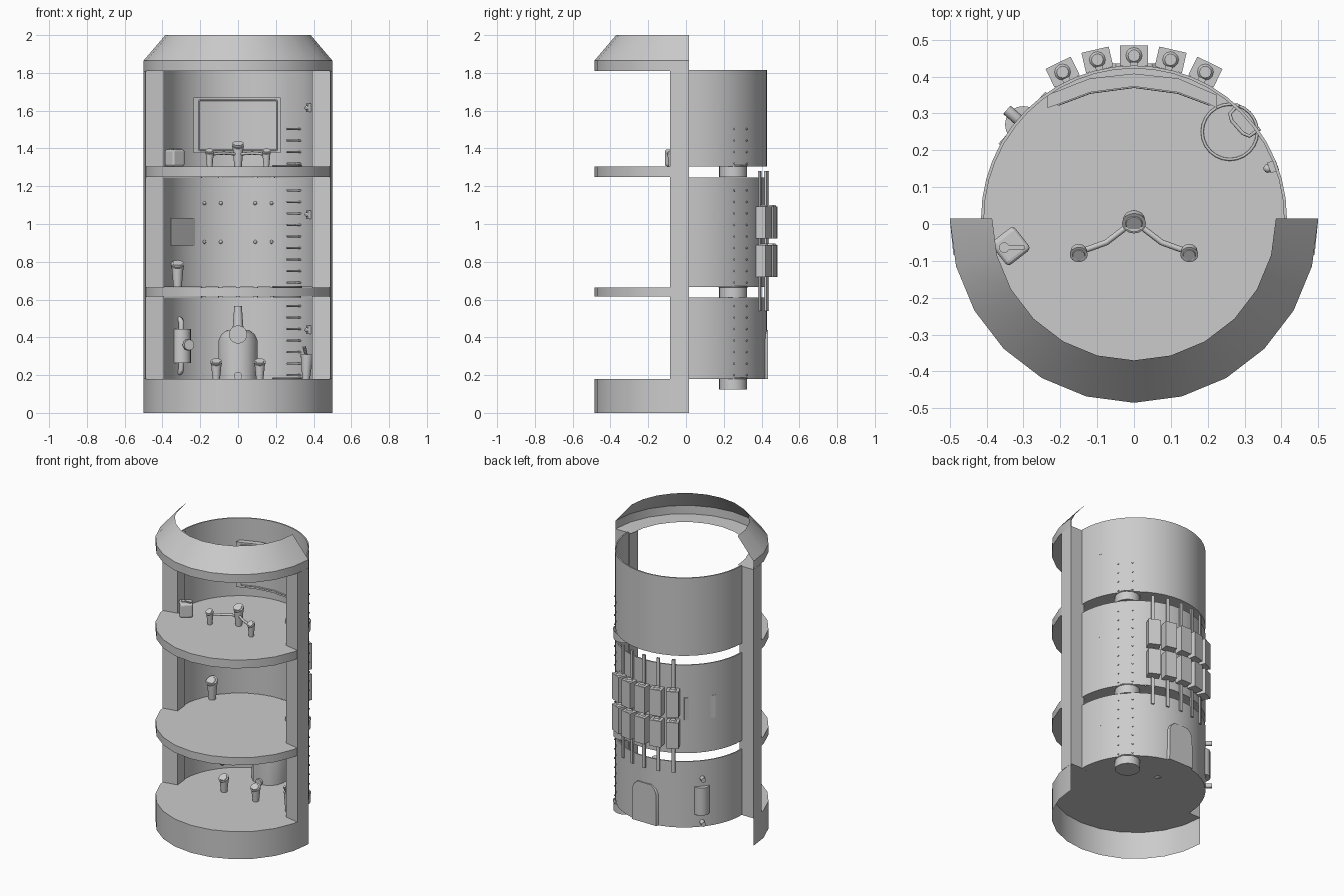
import bpy, bmesh, math
from math import sin, cos, radians, pi
from mathutils import Vector, Matrix

if "Cube" in bpy.data.objects:
    bpy.data.objects.remove(bpy.data.objects["Cube"])

CY = 0.015  # tower axis in y


def finish(name, bm, smooth=True):
    bmesh.ops.remove_doubles(bm, verts=bm.verts, dist=1e-5)
    bmesh.ops.recalc_face_normals(bm, faces=bm.faces)
    me = bpy.data.meshes.new(name)
    bm.to_mesh(me)
    bm.free()
    ob = bpy.data.objects.new(name, me)
    bpy.context.collection.objects.link(ob)
    if smooth:
        bpy.ops.object.select_all(action='DESELECT')
        ob.select_set(True)
        bpy.context.view_layer.objects.active = ob
        bpy.ops.object.shade_smooth_by_angle(angle=radians(32))
    return ob


def sweep(name, profile, a0, a1, n, closed=False, smooth=True):
    """Revolve an (r, z) profile about the tower axis between two angles."""
    bm = bmesh.new()
    rows = []
    for i in range(n + 1):
        a = radians(a0 + (a1 - a0) * i / n)
        rows.append([bm.verts.new((r * cos(a), CY + r * sin(a), z)) for r, z in profile])
    m = len(profile)
    for p, q in zip(rows, rows[1:]):
        for j in range(m if closed else m - 1):
            k = (j + 1) % m
            bm.faces.new((p[j], p[k], q[k], q[j]))
    if closed:
        bm.faces.new(rows[0])
        bm.faces.new(rows[-1])
    return finish(name, bm, smooth)


def box(name, loc, size, rz=0.0, rx=0.0):
    bm = bmesh.new()
    M = Matrix.Translation(loc) @ Matrix.Rotation(rz, 4, 'Z') @ Matrix.Rotation(rx, 4, 'X')
    bmesh.ops.create_cube(bm, size=1, matrix=M @ Matrix.Diagonal((*size, 1)))
    return finish(name, bm, False)


def cone(name, p, q, r1, r2, n=16):
    p, q = Vector(p), Vector(q)
    bm = bmesh.new()
    rot = Vector((0, 0, 1)).rotation_difference(q - p).to_matrix().to_4x4()
    bmesh.ops.create_cone(bm, cap_ends=True, segments=n, radius1=r1, radius2=r2,
                          depth=(q - p).length, matrix=Matrix.Translation((p + q) / 2) @ rot)
    return finish(name, bm)


def ball(name, loc, r):
    bm = bmesh.new()
    bmesh.ops.create_uvsphere(bm, u_segments=10, v_segments=6, radius=r, matrix=Matrix.Translation(loc))
    return finish(name, bm)


def tube(name, pts, r):
    cu = bpy.data.curves.new(name, 'CURVE')
    cu.dimensions = '3D'
    cu.bevel_depth, cu.bevel_resolution, cu.use_fill_caps = r, 2, True
    sp = cu.splines.new('POLY')
    sp.points.add(len(pts) - 1)
    for s, p in zip(sp.points, pts):
        s.co = (*p, 1)
    ob = bpy.data.objects.new(name, cu)
    bpy.context.collection.objects.link(ob)


def prism(name, outline, levels):
    """Stack scaled copies of an xy outline; levels are (z, x scale)."""
    bm = bmesh.new()
    rows = [[bm.verts.new((x * s, y, z)) for x, y in outline] for z, s in levels]
    m = len(outline)
    for p, q in zip(rows, rows[1:]):
        for j in range(m):
            bm.faces.new((p[j], p[(j + 1) % m], q[(j + 1) % m], q[j]))
    bm.faces.new(rows[0])
    bm.faces.new(rows[-1])
    return finish(name, bm)


def wall_point(deg, r, z):
    a = radians(deg)
    return (r * cos(a), CY + r * sin(a), z)


# floors: front sheet with outer rim, smaller back sheet
for i, (top, low) in enumerate([(0.18, 0.0), (0.665, 0.615), (1.305, 1.25)]):
    prof = [(0, top), (0.5, top), (0.5, low)]
    if i:
        prof.append((0.4, low))
    sweep(f"floor_front_{i}", prof, 180, 360, 12)
    sweep(f"floor_back_{i}", [(0, top), (0.41, top)], 0, 180, 24)
    # hatch drum under each floor
    hx, hy = 0.26, 0.25
    cone(f"hatch_{i}", (hx, hy, top - 0.055), (hx, hy, top + 0.003), 0.074, 0.074, 24)
    tube(f"hatch_rim_{i}", [(hx + 0.075 * cos(a * pi / 12), hy + 0.075 * sin(a * pi / 12), top + 0.003)
                            for a in range(25)], 0.004)

# roof shell and side posts
sweep("roof", [(0.385, 1.81), (0.5, 1.81), (0.5, 1.865), (0.385, 2.0)], 180, 360, 12)
for s, a in (("left", 180), ("right", 348.5)):
    sweep(f"post_{s}", [(0.5, 0.18), (0.5, 1.81), (0.4, 1.81), (0.4, 0.18)], a, a + 11.5, 1, True, False)

# back walls, one per storey
for i, (a, b) in enumerate([(0.18, 0.612), (0.667, 1.245), (1.305, 1.815)]):
    sweep(f"back_wall_{i}", [(0.415, a), (0.415, b), (0.407, b), (0.407, a)], 0, 180, 24, True)

# ladder rungs, each bracket bent into the wall
for i, (a, n) in enumerate([(0.2, 7), (0.69, 9), (1.31, 4)]):
    for k in range(n):
        z = a + 0.061 * k + (0.01 if i == 2 else 0)
        tube(f"rung_{i}_{k}", [wall_point(47.5, 0.42, z), wall_point(47.5, 0.385, z), wall_point(45, 0.375, z),
                               wall_point(38, 0.375, z), wall_point(35.5, 0.385, z), wall_point(35.5, 0.42, z)], 0.005)

# wall switches
for i, z in enumerate((0.44, 1.05, 1.615)):
    box(f"switch_{i}", wall_point(20.5, 0.403, z), (0.024, 0.03, 0.045), radians(20.5))
    ball(f"switch_knob_{i}", wall_point(20.5, 0.388, z), 0.012)

# storage pods outside the middle storey, with straps and inside knobs
for c, deg in enumerate((64, 77, 90, 103, 116)):
    rz = radians(deg - 90)
    box(f"pod_strap_{c}", wall_point(deg, 0.418, 0.91), (0.02, 0.012, 0.74), rz)
    for r, z in enumerate((0.805, 1.007)):
        h = 0.17
        box(f"pod_{c}_{r}", wall_point(deg, 0.442, z), (0.076, 0.056, h), rz)
        cone(f"pod_cap_{c}_{r}", wall_point(deg, 0.442, z + h / 2), wall_point(deg, 0.442, z + h / 2 + 0.008),
             0.022, 0.016, 12)
        if deg != 90:
            ball(f"pod_knob_{c}_{r}", wall_point(deg, 0.405, 0.905 + 0.205 * r), 0.01)


def pedestal(name, x, y, z, h, r=0.03):
    """Flared stand with a dial tilted to the front."""
    cone(f"{name}_stand", (x, y, z), (x, y, z + h - 0.025), r * 0.65, r * 0.95)
    d = Vector((0, -0.55, 0.83))
    c = Vector((x, y - 0.002, z + h - 0.025))
    cone(f"{name}_head", c - d * 0.012, c + d * 0.008, r * 0.95, r * 1.05)
    cone(f"{name}_dial", c + d * 0.008, c + d * 0.011, r * 0.75, r * 0.7)


# lower storey: furnace with gauge and chimney
half = [(0.088, 0.435), (0.105, 0.39), (0.105, 0.32), (0.09, 0.27), (0.055, 0.235), (0.02, 0.225)]
outline = half + [(-x, y) for x, y in reversed(half)]
prism("furnace_body", outline, [(0.18, 1.0), (0.385, 0.98), (0.415, 0.85), (0.44, 0.55)])
cone("furnace_chimney", (0, 0.32, 0.43), (0, 0.32, 0.565), 0.03, 0.02)
cone("furnace_gauge", (0, 0.25, 0.415), (0, 0.2, 0.415), 0.048, 0.048, 20)
cone("furnace_gauge_face", (0, 0.2, 0.415), (0, 0.197, 0.415), 0.038, 0.038, 20)
box("furnace_needle", (0.004, 0.196, 0.42), (0.004, 0.004, 0.03))
cone("furnace_drain", (0, 0.24, 0.195), (0, 0.21, 0.195), 0.022, 0.022)
pedestal("lower_dial_left", -0.115, 0.02, 0.18, 0.11)
pedestal("lower_dial_right", 0.115, 0.02, 0.18, 0.11)

# lower storey: lever stand
cone("lever_stand", (0.36, 0.01, 0.18), (0.365, 0.01, 0.31), 0.02, 0.034)
cone("lever_handle", (0.362, 0.0, 0.3), (0.35, -0.02, 0.35), 0.008, 0.01, 10)

# lower storey: wall tank with bent pipes and valve
tx, ty = -0.3, 0.27
cone("tank", (tx, ty, 0.265), (tx, ty, 0.445), 0.05, 0.05, 20)
for s, z0 in ((1, 0.445), (-1, 0.265)):
    tube("tank_pipe_upper" if s > 0 else "tank_pipe_lower",
         [(tx, ty, z0 - 0.01 * s), (tx, ty, z0 + 0.035 * s), (tx - 0.008, ty + 0.007, z0 + 0.05 * s),
          (tx - 0.02, ty + 0.018, z0 + 0.055 * s), (tx - 0.045, ty + 0.04, z0 + 0.055 * s)], 0.015)
cone("tank_valve_stem", (tx + 0.02, ty - 0.03, 0.36), (tx + 0.035, ty - 0.075, 0.36), 0.012, 0.012)
cone("tank_valve", (tx + 0.035, ty - 0.07, 0.36), (tx + 0.042, ty - 0.09, 0.36), 0.03, 0.028)

# middle storey: wall panel and dial
box("wall_panel", wall_point(138, 0.4, 0.958), (0.19, 0.018, 0.145), radians(48))
pedestal("middle_dial", -0.32, 0.19, 0.667, 0.14, 0.034)

# upper storey: curved screen with frame
arc_in = [(-0.235, 0.315), (-0.205, 0.325), (-0.12, 0.357), (0, 0.373), (0.12, 0.357), (0.205, 0.325), (0.225, 0.315)]
arc_out = [(0.225, 0.35), (0.12, 0.395), (0, 0.408), (-0.12, 0.395), (-0.235, 0.35)]
prism("screen", arc_in + arc_out, [(1.375, 1), (1.67, 1)])
for z in (1.39, 1.655):
    tube("screen_frame_" + ("lower" if z < 1.5 else "upper"), [(x, y, z) for x, y in arc_in[1:-1]], 0.004)
for x in (-0.205, 0.205):
    tube("screen_frame_" + ("left" if x < 0 else "right"), [(x, 0.325, 1.39), (x, 0.325, 1.655)], 0.004)

# upper storey: console of three dials joined by bent arms
pedestal("console_centre", 0, 0.008, 1.305, 0.135, 0.031)
for s, n in ((-1, "left"), (1, "right")):
    pedestal(f"console_{n}", s * 0.15, -0.077, 1.305, 0.1, 0.023)
    tube(f"console_arm_{n}", [(s * 0.15, -0.077, 1.37), (s * 0.075, -0.05, 1.375), (s * 0.01, 0.0, 1.37)], 0.008)

# upper storey: box stand with a lever on top
stand = box("box_stand", (-0.335, -0.06, 1.35), (0.08, 0.08, 0.09), radians(38))
bev = stand.modifiers.new("round", 'BEVEL')
bev.width, bev.segments = 0.012, 3
cone("box_stand_dial", (-0.352, -0.064, 1.394), (-0.352, -0.064, 1.4), 0.014, 0.014)
box("box_stand_lever", (-0.32, -0.064, 1.398), (0.045, 0.01, 0.006))
